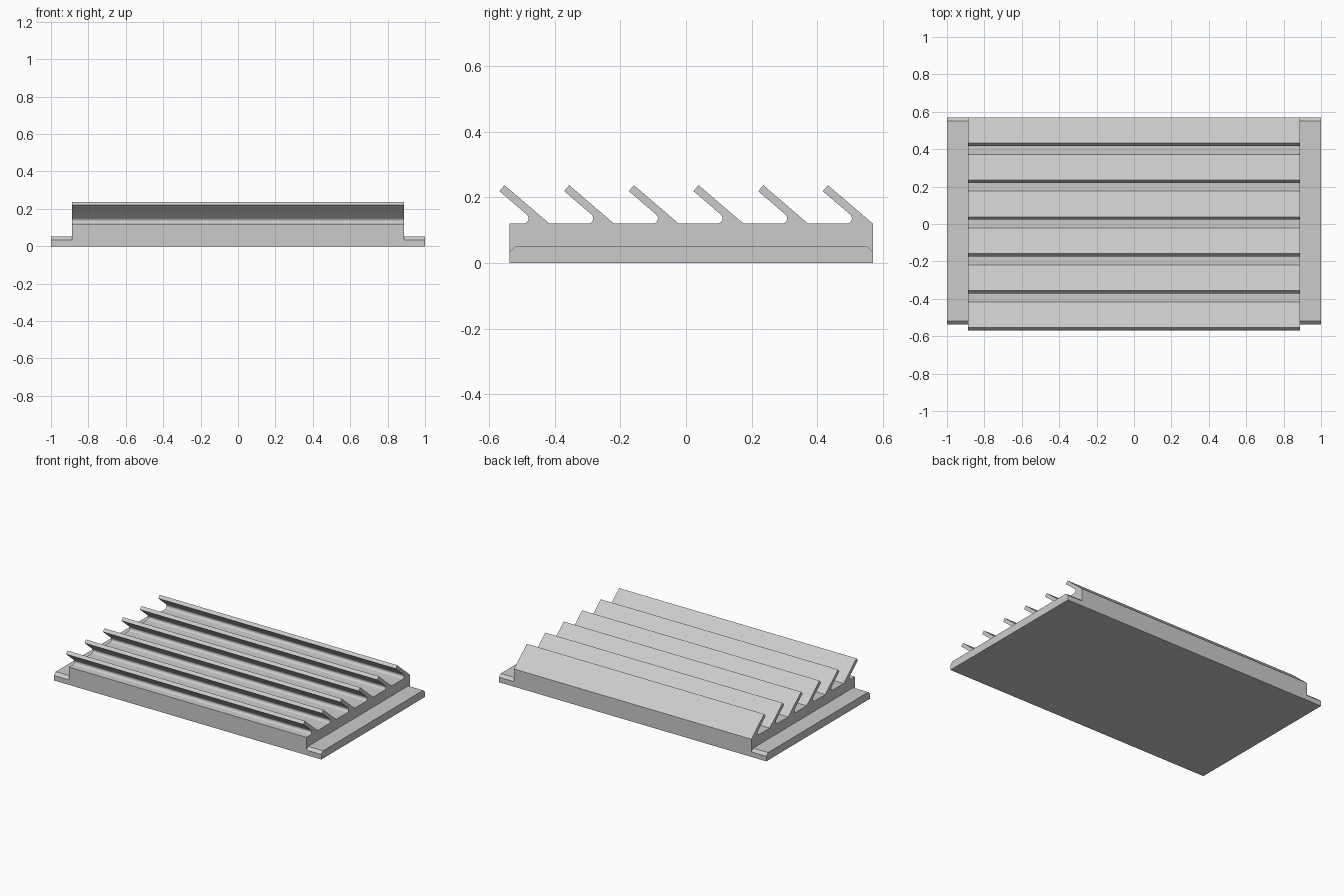
import bpy
import bmesh
from math import cos, sin, radians

cube = bpy.data.objects.get("Cube")
if cube:
    bpy.data.objects.remove(cube, do_unlink=True)

grey = bpy.data.materials.new("light grey")
grey.use_nodes = True
grey.diffuse_color = (0.6, 0.6, 0.6, 1)
grey.node_tree.nodes["Principled BSDF"].inputs["Base Color"].default_value = (0.6, 0.6, 0.6, 1)

FRONT, BACK = -0.538, 0.57      # depth of the block
FLOOR = 0.12                    # height of the block top
CORE_X, FLANGE_X = 0.888, 1.0   # half widths
FINS, PITCH = 6, 0.1973
LEAN = radians(40.6)
ROOT_R = 0.016


def extrude_profile(name, points, x0, x1, cap_start=True):
    """Sweep a closed (y, z) profile along x."""
    bm = bmesh.new()
    start = [bm.verts.new((x0, y, z)) for y, z in points]
    end = [bm.verts.new((x1, y, z)) for y, z in points]
    if cap_start:
        bm.faces.new(start)
    bm.faces.new(end[::-1])
    n = len(points)
    for i in range(n):
        j = (i + 1) % n
        bm.faces.new((start[j], start[i], end[i], end[j]))
    bmesh.ops.recalc_face_normals(bm, faces=bm.faces)
    mesh = bpy.data.meshes.new(name)
    bm.to_mesh(mesh)
    bm.free()
    mesh.materials.append(grey)
    obj = bpy.data.objects.new(name, mesh)
    bpy.context.collection.objects.link(obj)
    bpy.ops.object.select_all(action="DESELECT")
    obj.select_set(True)
    bpy.context.view_layer.objects.active = obj
    bpy.ops.object.shade_smooth_by_angle(angle=radians(30))
    return obj


def fin_points(y):
    """Leaning fin whose back edge meets the block top at y, with a rounded root."""
    pts = []
    cy, cz = y - 0.08, FLOOR + ROOT_R
    for i in range(11):
        a = radians(-90) + (radians(180) - LEAN) * i / 10
        pts.append((cy + ROOT_R * cos(a), cz + ROOT_R * sin(a)))
    # Square tip, then back down to the root of the upper side
    tip = (y - 0.137, FLOOR + 0.137 * sin(LEAN) / cos(LEAN))
    ly, lz = pts[-1]
    along = (ly - tip[0]) * cos(LEAN) + (tip[1] - lz) * sin(LEAN)
    pts.append((ly - along * cos(LEAN), lz + along * sin(LEAN)))
    pts.append(tip)
    pts.append((y, FLOOR))
    return pts


# Finned block
profile = [(BACK, 0), (FRONT, 0), (FRONT, FLOOR)]
for k in reversed(range(FINS)):
    profile += fin_points(BACK - k * PITCH)
extrude_profile("finned_block", profile, -CORE_X, CORE_X)

# Side flanges with chamfered ends
flange = [(FRONT, 0), (FRONT, 0.034), (FRONT + 0.019, 0.052),
          (BACK - 0.019, 0.052), (BACK, 0.034), (BACK, 0)]
for name, side in (("left_flange", 1), ("right_flange", -1)):
    extrude_profile(name, flange, side * CORE_X, side * FLANGE_X, cap_start=False)
